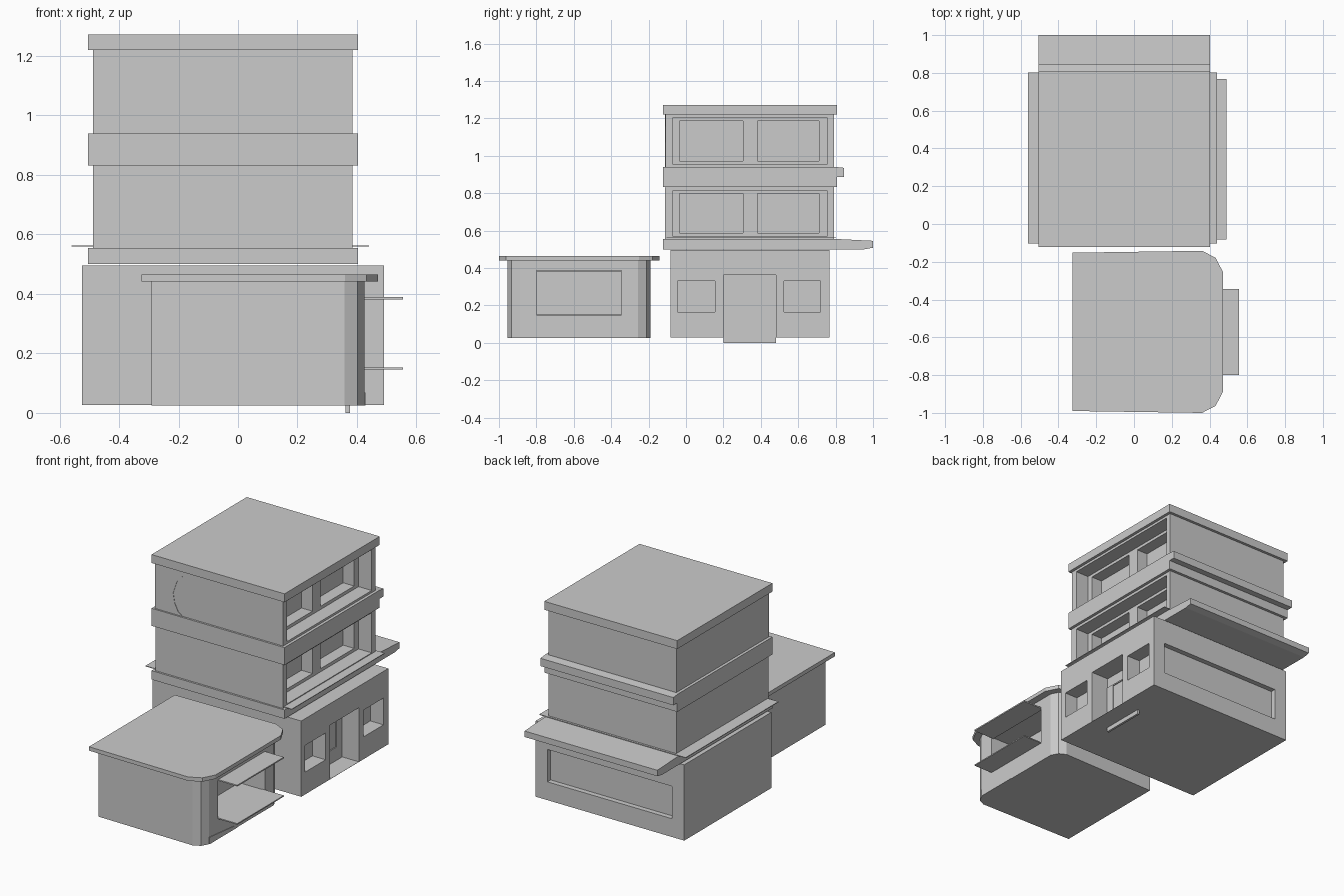
import bpy, bmesh
from mathutils import Vector

if "Cube" in bpy.data.objects:
    bpy.data.objects.remove(bpy.data.objects["Cube"])


def prism(name, pts, extrude, place):
    """Extrude a 2D outline; place maps (a, b) to a 3D point."""
    bm = bmesh.new()
    face = bm.faces.new([bm.verts.new(place(a, b)) for a, b in pts])
    new = bmesh.ops.extrude_face_region(bm, geom=[face])["geom"]
    bmesh.ops.translate(bm, vec=Vector(extrude),
                        verts=[v for v in new if isinstance(v, bmesh.types.BMVert)])
    bmesh.ops.recalc_face_normals(bm, faces=bm.faces)
    me = bpy.data.meshes.new(name)
    bm.to_mesh(me)
    bm.free()
    ob = bpy.data.objects.new(name, me)
    bpy.context.collection.objects.link(ob)
    return ob


def box(name, x, y, z):
    pts = [(x[0], y[0]), (x[1], y[0]), (x[1], y[1]), (x[0], y[1])]
    return prism(name, pts, (0, 0, z[1] - z[0]), lambda a, b: (a, b, z[0]))


def plan(name, pts, z0, z1):
    return prism(name, pts, (0, 0, z1 - z0), lambda a, b: (a, b, z0))


def side_profile(name, pts, x0, x1):
    return prism(name, pts, (x1 - x0, 0, 0), lambda a, b: (x0, a, b))


def carve(ob, *holes):
    """Cut box-shaped recesses out of an object, one after another."""
    for h in holes:
        cutter = box("recess_cutter", *h)
        cutter.hide_render = True
        mod = ob.modifiers.new("recess", 'BOOLEAN')
        mod.operation, mod.solver, mod.object = 'DIFFERENCE', 'EXACT', cutter
        bpy.context.view_layer.objects.active = ob
        bpy.ops.object.modifier_apply(modifier=mod.name)
        bpy.data.objects.remove(cutter)


# Ground floor with two windows, a doorway and a long rear window
ground = box("ground_floor", (-0.525, 0.49), (-0.083, 0.767), (0.027, 0.495))
carve(ground,
      ((0.40, 0.6), (-0.045, 0.155), (0.165, 0.33)),
      ((0.40, 0.6), (0.525, 0.72), (0.165, 0.33)),
      ((0.37, 0.6), (0.20, 0.48), (0.028, 0.362)),
      ((-0.44, 0.41), (0.735, 0.9), (0.14, 0.34)))

# Door leaf with glazed recess, reaching the ground
door = box("door", (0.362, 0.376), (0.20, 0.48), (0.0, 0.298))
carve(door, ((0.368, 0.6), (0.255, 0.425), (0.11, 0.29)))

# Floor slabs; the two lower ones reach out over the rear
side_profile("lower_slab", [(-0.122, 0.5), (0.955, 0.5), (1.0, 0.508),
                            (1.0, 0.545), (0.8, 0.555), (-0.122, 0.555)], -0.505, 0.403)
side_profile("middle_slab", [(-0.122, 0.832), (0.807, 0.832), (0.807, 0.887),
                             (0.845, 0.887), (0.845, 0.935), (0.8, 0.94),
                             (-0.122, 0.94)], -0.505, 0.403)
box("tower_roof", (-0.505, 0.403), (-0.122, 0.807), (1.22, 1.272))
box("thin_ledge", (-0.56, 0.44), (-0.103, 0.803), (0.559, 0.563))

# Upper storeys: a wide recess holding two deeper window bays
for name, z0, z1 in (("first_storey", 0.55, 0.835), ("second_storey", 0.935, 1.225)):
    storey = box(name, (-0.487, 0.385), (-0.11, 0.79), (z0, z1))
    lo, hi = z0 + 0.018, z1 - 0.02
    carve(storey,
          ((0.295, 0.6), (-0.07, 0.755), (lo, hi)),
          ((0.22, 0.6), (-0.035, 0.305), (lo + 0.02, hi - 0.018)),
          ((0.22, 0.6), (0.382, 0.712), (lo + 0.02, hi - 0.018)))

# Cracked plaster patches on the front walls
front = lambda a, b: (a, -0.109, b)
prism("upper_plaster", [(-0.487, 0.94), (-0.295, 0.94), (-0.33, 0.96), (-0.355, 1.01),
                        (-0.365, 1.07), (-0.335, 1.155), (-0.265, 1.22), (-0.487, 1.22)],
      (0, -0.003, 0), front)
prism("lower_plaster", [(0.385, 0.555), (0.225, 0.555), (0.21, 0.59), (0.245, 0.62),
                        (0.248, 0.665), (0.205, 0.715), (0.245, 0.83), (0.385, 0.83)],
      (0, -0.003, 0), front)


def kiosk_outline(x0, x1, y0, y1, r):
    """Rectangle whose two right-hand corners are cut in three facets."""
    return [(x0, y0 + 0.01), (x1 - r, y0), (x1 - 0.35 * r, y0 + 0.33 * r), (x1, y0 + r),
            (x1, y1 - r), (x1 - 0.35 * r, y1 - 0.33 * r), (x1 - r, y1), (x0, y1 - 0.01)]


# Kiosk with serving hatch, flat roof and two hatch flaps
kiosk = plan("kiosk_body", kiosk_outline(-0.29, 0.425, -0.955, -0.19, 0.067), 0.025, 0.445)
carve(kiosk, ((0.25, 0.6), (-0.8, -0.345), (0.15, 0.388)))
plan("kiosk_roof", kiosk_outline(-0.325, 0.47, -1.0, -0.142, 0.11), 0.441, 0.465)
box("upper_flap", (0.41, 0.555), (-0.8, -0.345), (0.382, 0.39))
box("counter", (0.41, 0.555), (-0.8, -0.345), (0.146, 0.153))
side_profile("kiosk_plaster", [(-0.888, 0.025), (-0.615, 0.025), (-0.65, 0.045),
                               (-0.8, 0.06), (-0.888, 0.068)], 0.424, 0.428)
